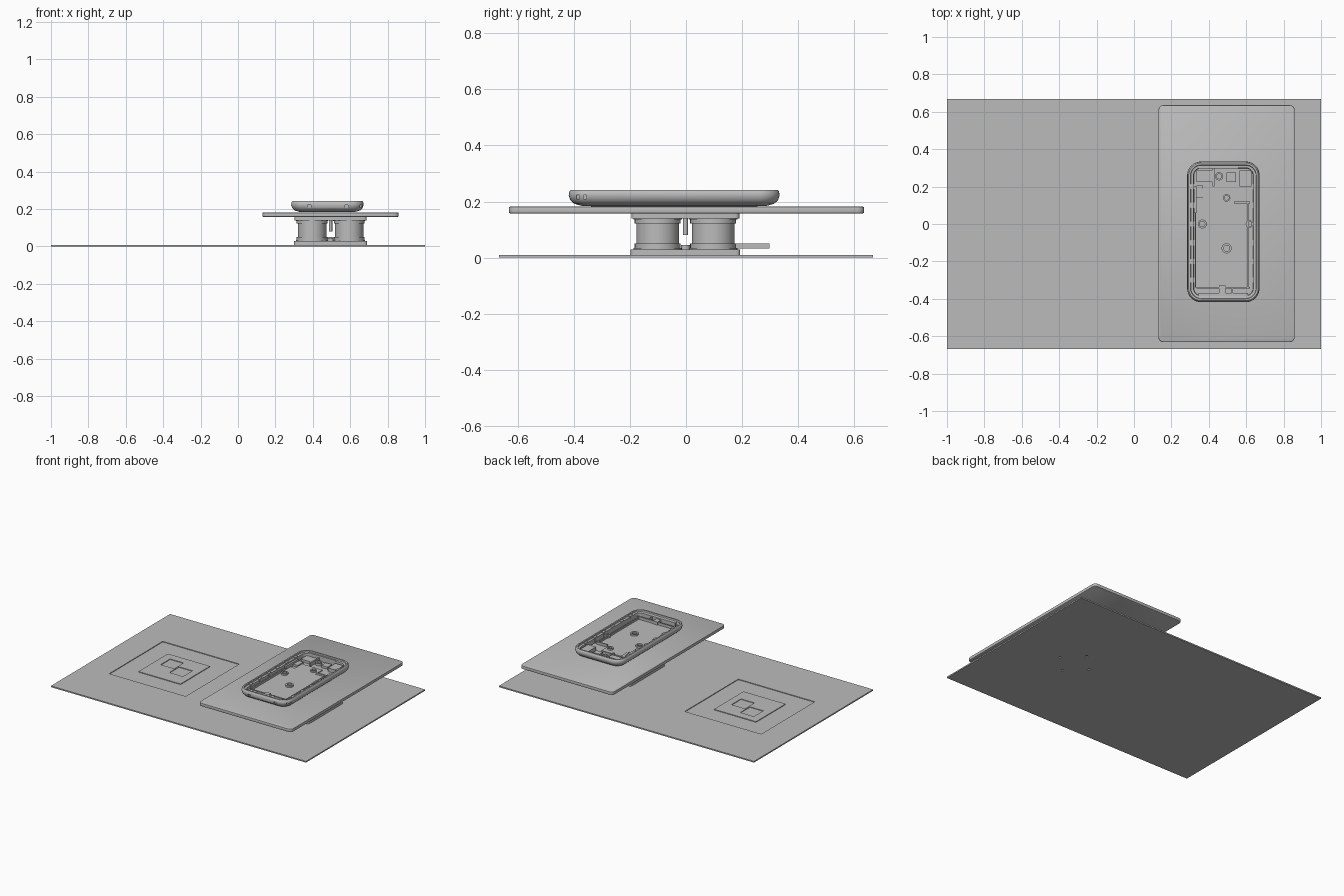
import bpy, bmesh, math

cube = bpy.data.objects.get("Cube")
if cube:
    bpy.data.objects.remove(cube, do_unlink=True)

grey = bpy.data.materials.new("light grey")
grey.use_nodes = True
grey.diffuse_color = (0.5, 0.5, 0.5, 1)
grey.node_tree.nodes["Principled BSDF"].inputs["Base Color"].default_value = (0.5, 0.5, 0.5, 1)


def finish(name, bm, smooth=True):
    bmesh.ops.recalc_face_normals(bm, faces=bm.faces)
    mesh = bpy.data.meshes.new(name)
    bm.to_mesh(mesh)
    bm.free()
    mesh.materials.append(grey)
    ob = bpy.data.objects.new(name, mesh)
    bpy.context.collection.objects.link(ob)
    bpy.ops.object.select_all(action="DESELECT")
    ob.select_set(True)
    bpy.context.view_layer.objects.active = ob
    if smooth:
        bpy.ops.object.shade_smooth_by_angle(angle=math.radians(35))
    return ob


def outline(cx, cy, hx, hy, r, z, n):
    """Rounded rectangle, or a circle when the radius equals both half sizes."""
    pts = []
    for k, (sx, sy) in enumerate([(1, 1), (-1, 1), (-1, -1), (1, -1)]):
        for i in range(n + 1):
            if r == hx == hy and i == n:
                continue
            a = math.pi / 2 * (k + i / n)
            pts.append((cx + sx * (hx - r) + r * math.cos(a),
                        cy + sy * (hy - r) + r * math.sin(a), z))
    return pts


def loft(name, loops, closed=False, smooth=True):
    """Skin a stack of outlines; cap the ends, or join last to first."""
    bm = bmesh.new()
    rings = [[bm.verts.new(p) for p in loop] for loop in loops]
    pairs = list(zip(rings, rings[1:]))
    if closed:
        pairs.append((rings[-1], rings[0]))
    else:
        bm.faces.new(rings[0])
        bm.faces.new(rings[-1])
    for a, b in pairs:
        for i in range(len(a)):
            j = (i + 1) % len(a)
            bm.faces.new((a[i], a[j], b[j], b[i]))
    return finish(name, bm, smooth)


def box(name, x0, x1, y0, y1, z0, z1):
    bm = bmesh.new()
    bmesh.ops.create_cube(bm, size=1)
    for v in bm.verts:
        v.co.x = x1 if v.co.x > 0 else x0
        v.co.y = y1 if v.co.y > 0 else y0
        v.co.z = z1 if v.co.z > 0 else z0
    return finish(name, bm, False)


def turned(name, cx, cy, profile, closed=False, n=10):
    return loft(name, [outline(cx, cy, r, r, r, z, n) for r, z in profile], closed)


def cut(ob, cutters):
    for c in cutters:
        c.hide_render = True
        mod = ob.modifiers.new("cut", "BOOLEAN")
        mod.operation, mod.solver, mod.object = "DIFFERENCE", "EXACT", c
        bpy.context.view_layer.objects.active = ob
        bpy.ops.object.modifier_apply(modifier=mod.name)
        bpy.data.objects.remove(c, do_unlink=True)


CX, MX = 0.495, -0.5     # centres of the stand and of the marker

# Ground sheet with the marker recess and four screw holes
base = box("base_sheet", -1, 1, -0.667, 0.667, 0, 0.009)
cutters = [box("marker_cutter", MX - 0.3, MX + 0.3, -0.3, 0.3, 0.004, 0.02)]
for dx, dy in [(0.12, 0), (-0.12, 0), (0, 0.12), (0, -0.12)]:
    cutters.append(turned("screw_cutter", CX + dx, dy, [(0.008, -0.01), (0.008, 0.007)], n=4))
cut(base, cutters)

# Raised marker centre with two square windows
pad = box("marker_pad", MX - 0.165, MX + 0.165, -0.165, 0.165, 0.0035, 0.009)
cut(pad, [box("window_cutter", MX + x - 0.053, MX + x + 0.053, y - 0.053, y + 0.053, 0.0045, 0.02)
          for x, y in [(-0.055, 0.055), (0.06, -0.01)]])

# Stand: lower and upper flanges, four spools, centre pin, side arm
for name, z0, z1, h in [("lower_flange", 0.009, 0.029, 0.195), ("upper_flange", 0.14, 0.158, 0.192)]:
    loft(name, [outline(CX, -0.002, h, h, 0.015, z, 4) for z in (z0, z1)])
for sx in (-1, 1):
    for sy in (-1, 1):
        turned("spool", CX + sx * 0.099, sy * 0.099 - 0.002,
               [(0.086, 0.029), (0.086, 0.034), (0.082, 0.034), (0.082, 0.05), (0.076, 0.05),
                (0.076, 0.122), (0.082, 0.122), (0.082, 0.136), (0.086, 0.136), (0.086, 0.14)])
turned("centre_pin", CX, -0.002, [(0.009, 0.08), (0.009, 0.141)], n=5)
turned("centre_stud", CX, -0.002, [(0.016, 0.028), (0.016, 0.045)], n=5)
box("side_arm", CX - 0.03, CX + 0.03, 0.1, 0.297, 0.033, 0.05)

# Rounded table plate
loft("table_plate", [outline(CX, 0.002, 0.364 - i, 0.633 - i, 0.025 - i, z, 5)
                     for i, z in [(0.006, 0.157), (0.001, 0.16), (0, 0.164),
                                  (0, 0.176), (0.001, 0.18), (0.005, 0.182)]])

# Handset shell: curved back, rim, inner ledge and floor
PX, PY, HX, HY = 0.478, -0.042, 0.194, 0.376
shell_steps = [(0.085, 0.183), (0.045, 0.185), (0.02, 0.192), (0.006, 0.205), (0, 0.222),
               (0.003, 0.237), (0.008, 0.242), (0.018, 0.242), (0.02, 0.232),
               (0.034, 0.23), (0.036, 0.198)]
shell = loft("handset_shell", [outline(PX, PY, HX - i, HY - i, max(0.075 - i, 0.03), z, 8)
                               for i, z in shell_steps])

# Side sockets at the front end and right edge
cut(shell, [box("socket_cutter", 0.64, 0.7, y - 0.006, y + 0.006, 0.209, 0.224) for y in (-0.385, -0.36)]
    + [box("port_cutter", x - 0.009, x + 0.009, -0.45, -0.405, 0.207, 0.222) for x in (0.38, 0.58)])

# Raised floor panel with its stepped upper edge
box("floor_panel", 0.335, 0.605, -0.335, 0.11, 0.197, 0.204)
box("floor_panel_step", 0.37, 0.53, 0.11, 0.19, 0.197, 0.204)

# Screw bosses and lens ring
for x, y, r in [(0.365, 0, 0.024), (0.617, 0, 0.02), (0.495, -0.13, 0.027),
                (0.495, 0.14, 0.02), (0.455, 0.255, 0.022)]:
    turned("screw_boss", x, y, [(r, 0.198), (r, 0.215), (r * 0.6, 0.215), (r * 0.6, 0.198)], True, 6)

# Fittings and ribs around the inside
fittings = [
    (0.335, 0.42, 0.225, 0.29, 0.216), (0.495, 0.545, 0.225, 0.275, 0.214),
    (0.565, 0.628, 0.2, 0.285, 0.224), (0.345, 0.555, 0.298, 0.31, 0.236),
    (0.322, 0.335, 0.06, 0.2, 0.226), (0.535, 0.62, 0.11, 0.12, 0.216),
    (0.335, 0.37, 0.14, 0.205, 0.212), (0.42, 0.43, 0.2, 0.3, 0.222),
    (0.345, 0.61, -0.385, -0.37, 0.234), (0.335, 0.62, -0.345, -0.337, 0.222),
    (0.455, 0.49, -0.37, -0.33, 0.226), (0.52, 0.528, -0.385, -0.345, 0.23),
    (0.605, 0.612, -0.34, 0.11, 0.216), (0.325, 0.332, -0.34, 0.06, 0.216)]
for x0, x1, y0, y1, top in fittings:
    box("inner_fitting", x0, x1, y0, y1, 0.197, top)

# Clips along both long inner walls
for i in range(6):
    y = -0.3 + i * 0.1
    for x in (0.312, 0.644):
        box("wall_clip", x - 0.009, x + 0.009, y - 0.014, y + 0.014, 0.2, 0.236)
